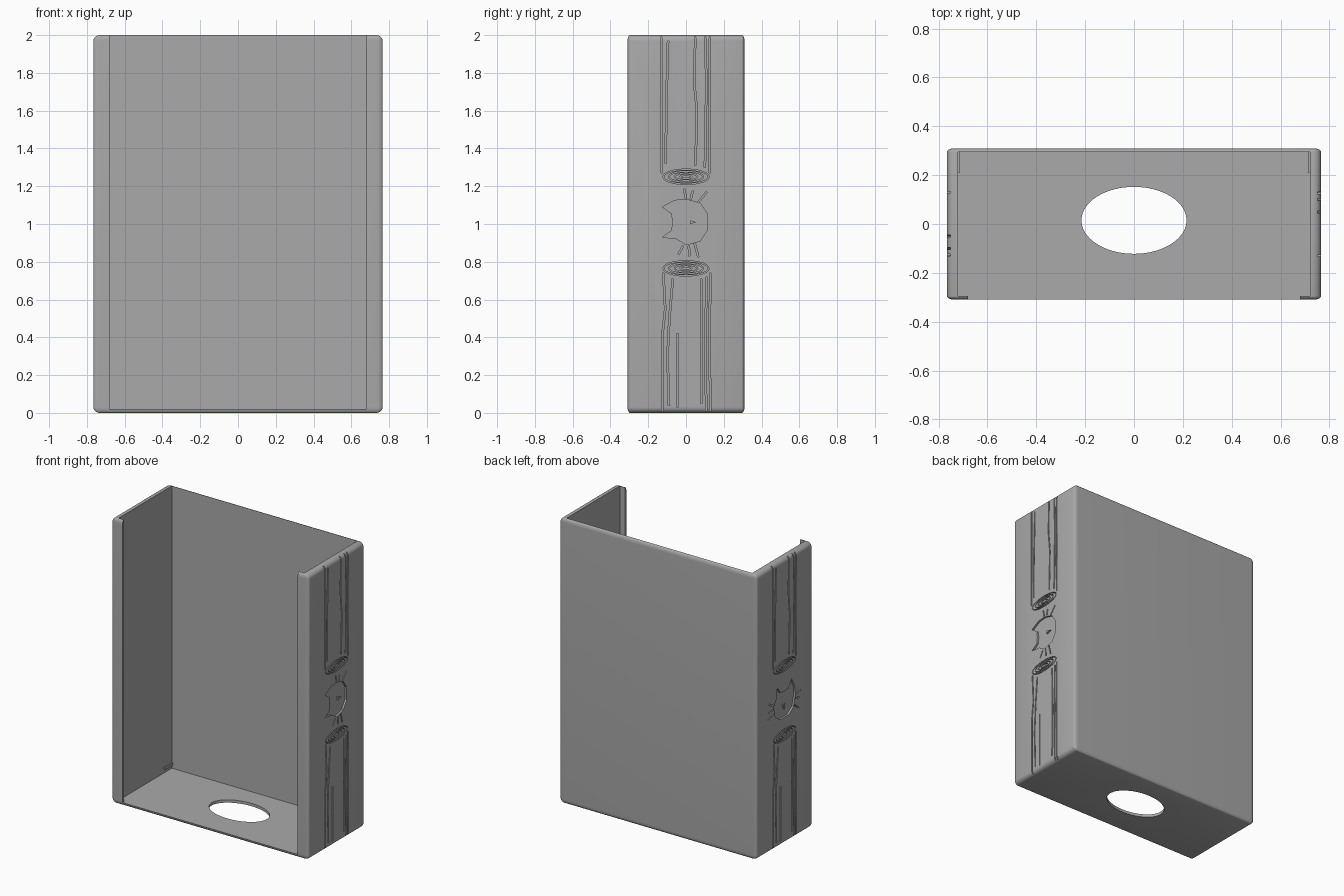
import bpy, bmesh, math
from mathutils import Vector, Matrix

if "Cube" in bpy.data.objects:
    bpy.data.objects.remove(bpy.data.objects["Cube"], do_unlink=True)

grey = bpy.data.materials.new("plain grey")
grey.use_nodes = True
grey.diffuse_color = (0.4, 0.4, 0.4, 1)
grey.node_tree.nodes["Principled BSDF"].inputs["Base Color"].default_value = (0.4, 0.4, 0.4, 1)


def make(name, bm):
    bmesh.ops.recalc_face_normals(bm, faces=bm.faces)
    me = bpy.data.meshes.new(name)
    bm.to_mesh(me)
    bm.free()
    me.materials.append(grey)
    ob = bpy.data.objects.new(name, me)
    bpy.context.collection.objects.link(ob)
    return ob


def box(name, lo, hi):
    bm = bmesh.new()
    bmesh.ops.create_cube(bm, size=1)
    lo, hi = Vector(lo), Vector(hi)
    for v in bm.verts:
        v.co = (lo + hi) / 2 + v.co * (hi - lo)
    return make(name, bm)


def cut(target, cutter):
    cutter.hide_render = True
    mod = target.modifiers.new("cut", "BOOLEAN")
    mod.operation, mod.solver, mod.object = "DIFFERENCE", "EXACT", cutter
    mod.use_self = True
    bpy.context.view_layer.objects.active = target
    bpy.ops.object.modifier_apply(modifier=mod.name)
    bpy.data.objects.remove(cutter, do_unlink=True)


# Rounded outer block: bevelled in a working scale, then stretched to size
bm = bmesh.new()
bmesh.ops.create_cube(bm, size=1)
radius = Vector((0.032, 0.0145, 0.03))
size = Vector((1.53, 0.62, 2))
for v in bm.verts:
    v.co = Vector([c * s / r for c, s, r in zip(v.co, size, radius)])
bmesh.ops.bevel(bm, geom=bm.edges[:], offset=1, segments=6, profile=0.5, affect="EDGES")
for v in bm.verts:
    v.co = Vector([c * r for c, r in zip(v.co, radius)]) + Vector((0, 0, 1))
shell = make("open_case", bm)

# Cavity, front opening between the lips, and oval floor hole
cut(shell, box("cavity", (-0.72, -0.295, 0.02), (0.72, 0.295, 3)))
cut(shell, box("front_opening", (-0.68, -1, 0.02), (0.68, 0, 3)))
bm = bmesh.new()
bmesh.ops.create_cone(bm, cap_ends=True, segments=64, radius1=1, radius2=1, depth=0.4)
for v in bm.verts:
    v.co = Vector((v.co.x * 0.215, v.co.y * 0.137 + 0.015, v.co.z))
cut(shell, make("floor_hole", bm))

DEPTH, OUTER = 0.752, 0.8


def prism(bm, pts, x0=DEPTH, x1=OUTER):
    rings = [[bm.verts.new((x, y, z)) for y, z in pts] for x in (x0, x1)]
    for r in rings:
        bm.faces.new(r)
    n = len(pts)
    for i in range(n):
        j = (i + 1) % n
        bm.faces.new((rings[0][i], rings[0][j], rings[1][j], rings[1][i]))


def groove(bm, pts, width=0.008, closed=False):
    """Sweep a square channel along a path in the side plane."""
    pts = [Vector(p) for p in pts]
    n = len(pts)
    rows = []
    for i, p in enumerate(pts):
        a = pts[(i - 1) % n] if closed or i else p
        b = pts[(i + 1) % n] if closed or i < n - 1 else p
        t = (b - a).normalized() * width / 2
        o = Vector((-t.y, t.x))
        rows.append([bm.verts.new((x, q.x, q.y)) for x, q in
                     ((DEPTH, p + o), (DEPTH, p - o), (OUTER, p - o), (OUTER, p + o))])
    for i in range(n if closed else n - 1):
        r, s = rows[i], rows[(i + 1) % n]
        for k in range(4):
            m = (k + 1) % 4
            bm.faces.new((r[k], r[m], s[m], s[k]))
    if not closed:
        bm.faces.new(rows[0])
        bm.faces.new(rows[-1])


# Bark lines of the two logs, as paths (y, z)
BARK = [
    [(-.13, 2.02), (-.13, 1.6), (-.128, 1.27)],
    [(-.095, 1.97), (-.105, 1.6), (-.107, 1.32)],
    [(.05, 2.02), (.043, 1.75), (.058, 1.6), (.05, 1.31)],
    [(.1, 2.02), (.108, 1.75), (.1, 1.3)],
    [(.127, 2.02), (.124, 1.6), (.127, 1.27)],
    [(-.125, -.02), (-.124, .42), (-.11, .55), (-.12, .74)],
    [(-.09, .04), (-.098, .3), (-.088, .5), (-.07, .71)],
    [(-.045, .03), (-.045, .42)],
    [(.08, .05), (.083, .4), (.08, .71)],
    [(.107, -.02), (.103, .4), (.109, .72)],
    [(.128, -.02), (.126, .4), (.128, .74)],
]
# Animal head with ears upward, its whiskers and nose, as (across, up)
HEAD = [(.08, .125), (.045, .075), (0, .07), (-.045, .075), (-.08, .125), (-.088, .05), (-.12, 0),
        (-.1, -.075), (-.045, -.112), (.045, -.112), (.1, -.075), (.12, 0), (.115, .06)]
WHISKERS = [[(.125, 0), (.175, .01)], [(.12, -.025), (.165, -.035)], [(.105, -.065), (.16, -.11)],
            [(-.125, .015), (-.17, .04)], [(-.125, -.015), (-.18, -.018)], [(-.11, -.045), (-.185, -.065)]]
NOSE = [(.01, -.02), (-.012, -.02), (0, -.055)]


def place_sideways(p):
    return (-p[1], p[0] + 1.01)


def place_upright(p):
    return (p[0], p[1] + 1.0)


# Engrave each side wall; the far side is the near one turned half a circle
for name, turn, place in (("right", 0, place_sideways), ("left", math.pi, place_upright)):
    spin = Matrix.Rotation(turn, 4, "Z")
    bm = bmesh.new()
    for path in BARK:
        groove(bm, path)
    for z in (1.25, 0.765):
        for k in (0.12, 0.09, 0.06, 0.03):
            groove(bm, [(k * math.cos(i * math.tau / 28), z + k * 0.32 * math.sin(i * math.tau / 28))
                        for i in range(28)], 0.005, True)
    for w in WHISKERS:
        groove(bm, [place(p) for p in w])
    prism(bm, [place(p) for p in HEAD])
    bm.transform(spin)
    cut(shell, make(name + "_engraving", bm))

    # Raised nose inside the recessed head
    bm = bmesh.new()
    prism(bm, [place(p) for p in NOSE], DEPTH - 0.004, 0.764)
    bm.transform(spin)
    make(name + "_nose", bm)

# Small stop ribs on the inner walls, near the back of the floor
for name, s in (("right", 1), ("left", -1)):
    box(name + "_stop_rib", (min(s * .713, s * .725), .21, .04), (max(s * .713, s * .725), .296, .06))

# Smooth the rounded edges, keep the corners crisp
bpy.ops.object.select_all(action="DESELECT")
shell.select_set(True)
bpy.context.view_layer.objects.active = shell
bpy.ops.object.shade_smooth_by_angle(angle=math.radians(30))
